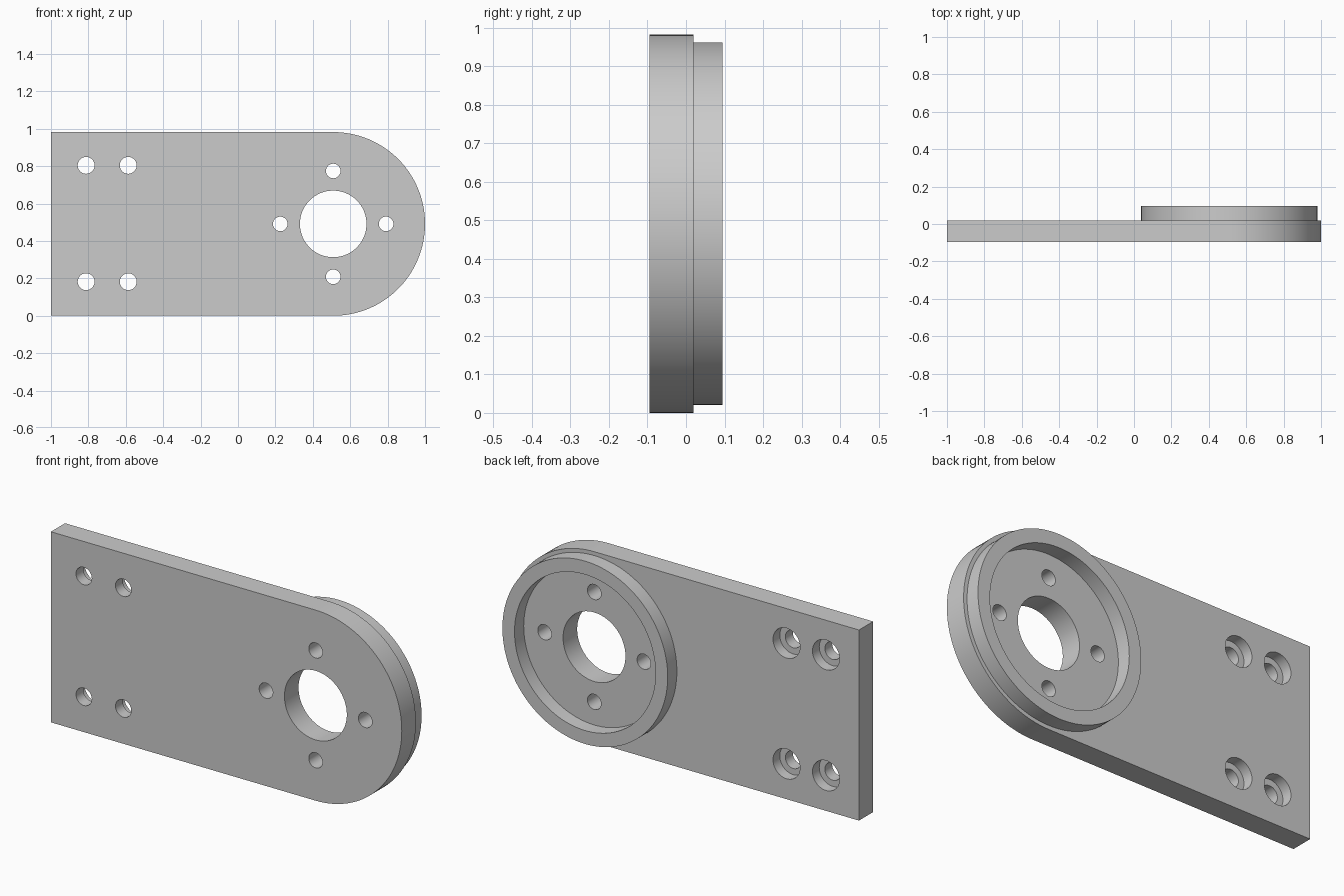
import bpy, bmesh
from math import sin, cos, pi, radians
from mathutils import Matrix, Vector

if "Cube" in bpy.data.objects:
    bpy.data.objects.remove(bpy.data.objects["Cube"], do_unlink=True)

R = 0.491                      # half height of the plate, radius of its round end
CX, CZ = 1 - R, R              # axis of the round end
FRONT, BACK, RIM = -0.095, 0.02, 0.095

grey = bpy.data.materials.new("plain grey")
grey.use_nodes = True
grey.diffuse_color = (0.6, 0.6, 0.6, 1)
grey.node_tree.nodes["Principled BSDF"].inputs["Base Color"].default_value = (0.6, 0.6, 0.6, 1)


def finish(bm, name):
    bmesh.ops.recalc_face_normals(bm, faces=bm.faces)
    mesh = bpy.data.meshes.new(name)
    bm.to_mesh(mesh)
    bm.free()
    obj = bpy.data.objects.new(name, mesh)
    bpy.context.collection.objects.link(obj)
    mesh.materials.append(grey)
    return obj


def cylinders(name, items):
    """One object of cylinders along y: (x, z, radius, y start, y end)."""
    bm = bmesh.new()
    for x, z, r, y0, y1 in items:
        place = Matrix.Translation((x, (y0 + y1) / 2, z)) @ Matrix.Rotation(pi / 2, 4, 'X')
        bmesh.ops.create_cone(bm, cap_ends=True, segments=64, radius1=r, radius2=r,
                              depth=y1 - y0, matrix=place)
    return finish(bm, name)


def activate(obj):
    bpy.ops.object.select_all(action='DESELECT')
    obj.select_set(True)
    bpy.context.view_layer.objects.active = obj


def cut(obj, cutter):
    cutter.hide_render = True
    activate(obj)
    mod = obj.modifiers.new("holes", 'BOOLEAN')
    mod.operation, mod.solver, mod.object = 'DIFFERENCE', 'EXACT', cutter
    bpy.ops.object.modifier_apply(modifier=mod.name)
    bpy.data.objects.remove(cutter, do_unlink=True)


# Mounting plate: square at one end, round at the other
bm = bmesh.new()
steps = 64
outline = [(-1, 2 * R), (-1, 0)]
outline += [(CX + R * cos(a), CZ + R * sin(a))
            for a in (-pi / 2 + pi * i / steps for i in range(steps + 1))]
face = bm.faces.new([bm.verts.new((x, FRONT, z)) for x, z in outline])
new = bmesh.ops.extrude_face_region(bm, geom=[face])["geom"]
bmesh.ops.translate(bm, vec=(0, BACK - FRONT, 0),
                    verts=[v for v in new if isinstance(v, bmesh.types.BMVert)])
plate = finish(bm, "mounting_plate")

# Bore, four screw holes around it, and four bolt holes
bolts = [(x, z) for x in (-0.812, -0.587) for z in (0.182, 0.804)]
holes = [(CX, CZ, 0.178, -0.2, 0.2)]
holes += [(CX + 0.283 * dx, CZ + 0.283 * dz, 0.039, -0.2, 0.2)
          for dx, dz in ((1, 0), (-1, 0), (0, 1), (0, -1))]
holes += [(x, z, 0.045, -0.2, 0.2) for x, z in bolts]
cut(plate, cylinders("hole_cutter", holes))

# Counterbores on the back of the bolt holes
cut(plate, cylinders("counterbore_cutter", [(x, z, 0.077, BACK - 0.055, 0.2) for x, z in bolts]))

# Raised rim around the bore, turned from a rectangular section
bm = bmesh.new()
section = [(0.471, BACK - 0.01), (0.471, RIM), (0.402, RIM), (0.402, BACK - 0.01)]
verts = [bm.verts.new((CX + r, y, CZ)) for r, y in section]
edges = [bm.edges.new((verts[i], verts[(i + 1) % 4])) for i in range(4)]
bmesh.ops.spin(bm, geom=verts + edges, cent=Vector((CX, 0, CZ)), axis=(0, 1, 0),
               angle=2 * pi, steps=128, use_merge=False)
bmesh.ops.remove_doubles(bm, verts=bm.verts, dist=0.0001)
rim = finish(bm, "raised_rim")

for obj in (plate, rim):
    activate(obj)
    bpy.ops.object.shade_smooth_by_angle(angle=radians(30))
